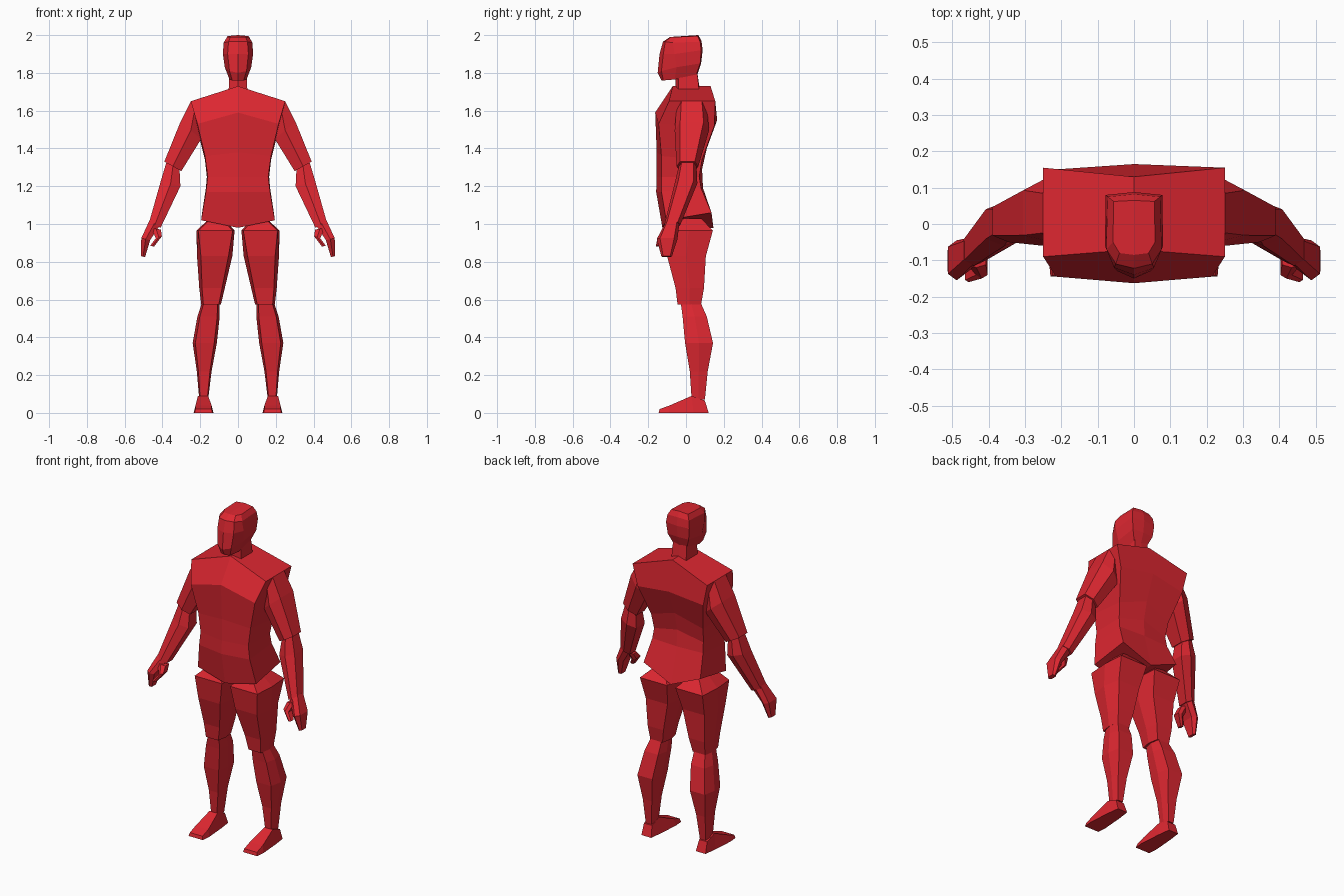
import bpy, bmesh

red = bpy.data.materials.new("body red")
red.diffuse_color = (0.72, 0.02, 0.03, 1)


def loft(name, rings, side=1, halves=False):
    """Skin a stack of equal-length rings and cap both ends."""
    bm = bmesh.new()
    if halves:  # half ring runs front centre -> back centre, mirrored here
        rings = [r + [(-x, y, z) for x, y, z in r[-2:0:-1]] for r in rings]
    vs = [[bm.verts.new((x * side, y, z)) for x, y, z in r] for r in rings]
    n = len(vs[0])
    for a, b in zip(vs, vs[1:]):
        for i in range(n):
            j = (i + 1) % n
            bm.faces.new((a[i], a[j], b[j], b[i]))
    for end in (vs[0], vs[-1]):
        if halves:
            h = n // 2
            bm.faces.new(end[:h + 1])
            bm.faces.new(end[h:] + end[:1])
        else:
            bm.faces.new(end)
    bmesh.ops.recalc_face_normals(bm, faces=bm.faces)
    me = bpy.data.meshes.new(name)
    bm.to_mesh(me)
    bm.free()
    me.materials.append(red)
    ob = bpy.data.objects.new(name, me)
    bpy.context.collection.objects.link(ob)
    return ob


def leg_ring(z, xi, xo, yf, yb, k=0.78):
    """Six-sided level section: flat front and back, ridged sides."""
    c, h, m = (xi + xo) / 2, (xo - xi) / 2, yf + (yb - yf) * 0.5
    return [(c - h * k, yf, z), (c + h * k, yf, z), (xo, m, z),
            (c + h * k, yb, z), (c - h * k, yb, z), (xi, m, z)]


def arm_ring(xo, zo, xi, zi, yf, yb, k=0.68):
    """Six-sided slanted section: narrow outer and inner panels, wide middle."""
    m, h = (yf + yb) / 2, (yb - yf) / 2
    cx, cz = (xo + xi) / 2, (zo + zi) / 2
    return [(xo, m - h * k, zo), (xo, m + h * k, zo), (cx, yb, cz),
            (xi, m + h * k, zi), (xi, m - h * k, zi), (cx, yf, cz)]


# Torso: front centre, front corner, back corner, back centre
loft("torso", [
    [(0, -.07, 1.73), (.25, -.09, 1.65), (.25, .155, 1.65), (0, .13, 1.73)],
    [(0, -.163, 1.59), (.215, -.145, 1.53), (.22, .15, 1.52), (0, .165, 1.55)],
    [(0, -.155, 1.38), (.175, -.13, 1.36), (.175, .085, 1.34), (0, .11, 1.40)],
    [(0, -.155, 1.25), (.16, -.13, 1.25), (.165, .07, 1.25), (0, .085, 1.29)],
    [(0, -.158, 1.17), (.17, -.13, 1.17), (.17, .08, 1.19), (0, .09, 1.19)],
    [(0, -.125, .98), (.195, -.105, 1.02), (.19, .135, 1.06), (0, .145, .98)],
], halves=True)

# Neck
loft("neck", [
    [(0, -.055, 1.70), (.05, -.04, 1.70), (.05, .07, 1.70), (0, .075, 1.70)],
    [(0, -.055, 1.80), (.045, -.04, 1.80), (.045, .06, 1.80), (0, .06, 1.80)],
], halves=True)

# Head: front centre, face corner, temple, back corner, back centre
loft("head", [
    [(0, -.13, 1.76), (.03, -.12, 1.76), (.045, -.06, 1.765),
     (.045, .055, 1.79), (0, .06, 1.79)],
    [(0, -.15, 1.80), (.045, -.13, 1.81), (.07, -.05, 1.83),
     (.07, .075, 1.85), (0, .08, 1.85)],
    [(0, -.14, 1.90), (.055, -.12, 1.90), (.08, -.06, 1.90),
     (.078, .08, 1.92), (0, .088, 1.92)],
    [(0, -.122, 1.965), (.05, -.11, 1.965), (.076, -.07, 1.96),
     (.072, .075, 1.965), (0, .082, 1.97)],
    [(0, -.085, 1.99), (.04, -.08, 1.99), (.058, -.05, 1.99),
     (.056, .062, 1.995), (0, .065, 2.0)],
], halves=True)

for side, tag in ((1, "left"), (-1, "right")):
    # Arms
    loft(tag + "_upper_arm", [
        arm_ring(.25, 1.65, .20, 1.60, -.05, .11),
        arm_ring(.305, 1.54, .195, 1.45, -.06, .122),
        arm_ring(.39, 1.33, .30, 1.28, -.05, .065)], side)
    loft(tag + "_forearm", [
        arm_ring(.375, 1.34, .31, 1.30, -.035, .055),
        arm_ring(.408, 1.23, .305, 1.20, -.06, .06),
        arm_ring(.47, 1.01, .41, .98, -.115, -.03)], side)
    # Hands
    loft(tag + "_palm", [
        arm_ring(.468, 1.02, .415, .99, -.11, -.035),
        arm_ring(.512, .925, .465, .915, -.155, -.045),
        arm_ring(.514, .83, .492, .825, -.13, -.075)], side)
    loft(tag + "_thumb", [
        arm_ring(.46, .98, .408, .97, -.12, -.07),
        arm_ring(.435, .925, .403, .935, -.15, -.09),
        arm_ring(.465, .885, .445, .88, -.16, -.125)], side)
    # Legs
    loft(tag + "_thigh", [
        leg_ring(1.03, .08, .15, -.07, .08),
        leg_ring(.965, .018, .22, -.115, .142, .9),
        leg_ring(.83, .03, .217, -.10, .105),
        leg_ring(.66, .07, .205, -.055, .095),
        leg_ring(.575, .09, .195, -.045, .08)], side)
    loft(tag + "_shin", [
        leg_ring(.60, .10, .185, -.03, .07),
        leg_ring(.51, .097, .215, -.018, .11),
        leg_ring(.37, .112, .24, -.005, .143),
        leg_ring(.22, .14, .218, .02, .115),
        leg_ring(.07, .158, .205, .03, .10)], side)
    # Feet: bottom pair then top pair, from heel to toe
    loft(tag + "_foot", [
        [(xi, y, 0), (xo, y, 0), (to, ty, z), (ti, ty, z)]
        for y, xi, xo, ty, ti, to, z in (
            (.12, .15, .215, .10, .158, .212, .065),
            (.04, .14, .225, .03, .158, .212, .09),
            (-.09, .13, .235, -.085, .14, .225, .04),
            (-.145, .135, .23, -.14, .14, .225, .02))], side)
